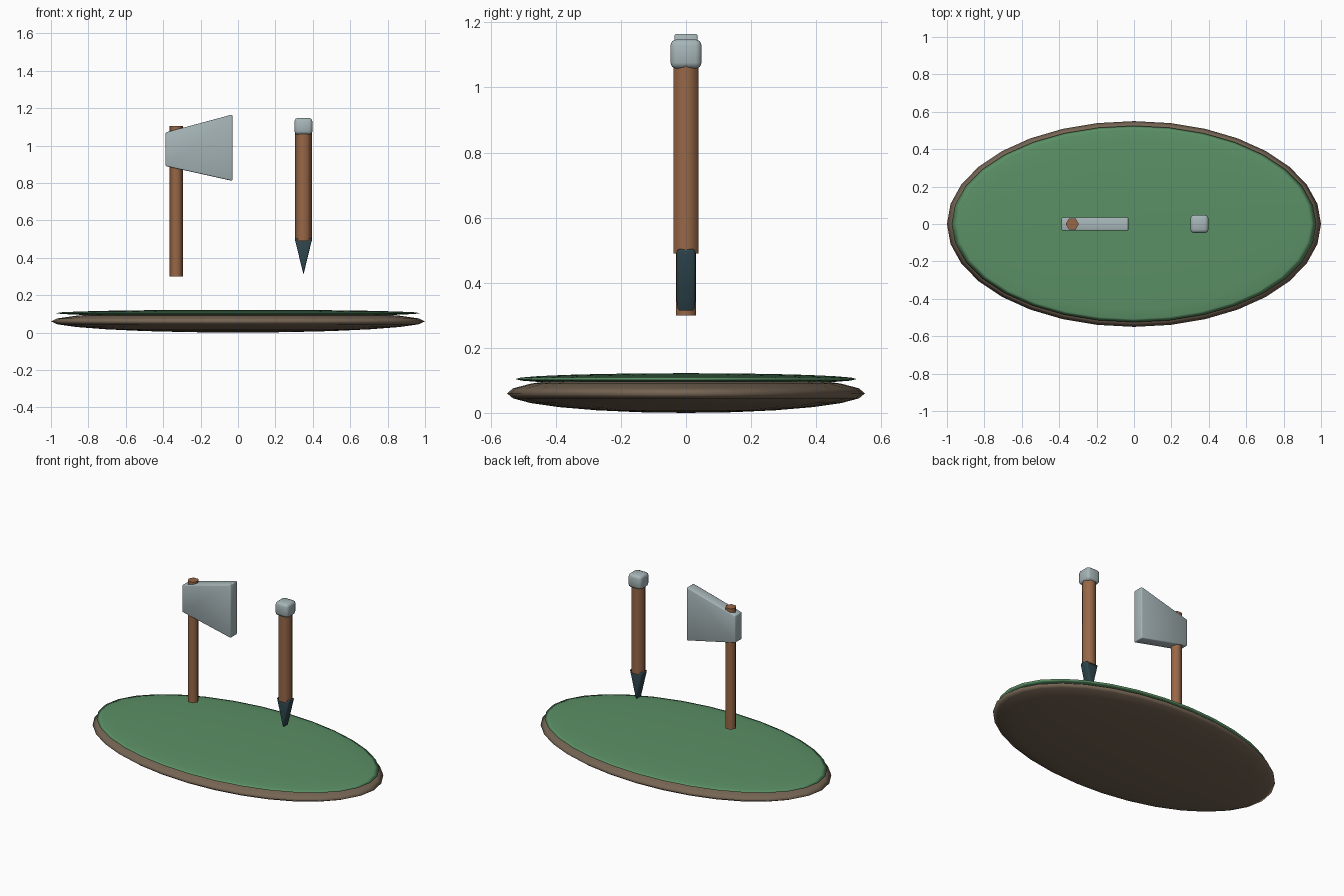
import bpy, bmesh, math

if "Cube" in bpy.data.objects:
    bpy.data.objects.remove(bpy.data.objects["Cube"])


def material(name, rgb):
    m = bpy.data.materials.new(name)
    m.diffuse_color = (*rgb, 1)
    m.use_nodes = True
    m.node_tree.nodes["Principled BSDF"].inputs["Base Color"].default_value = m.diffuse_color
    return m


WOOD = material("wood", (0.31, 0.136, 0.063))
STEEL = material("steel", (0.385, 0.465, 0.48))
DARK = material("dark_steel", (0.026, 0.058, 0.07))
GRASS = material("grass", (0.105, 0.28, 0.133))
SOIL = material("soil", (0.18, 0.13, 0.088))


def finish(name, mat, smooth=65, bevel=0, segments=2):
    ob = bpy.context.object
    ob.name = name
    ob.data.materials.append(mat)
    bpy.ops.object.transform_apply(location=False, rotation=True, scale=True)
    if bevel:
        b = ob.modifiers.new("bevel", "BEVEL")
        b.width, b.segments = bevel, segments
        bpy.ops.object.modifier_apply(modifier="bevel")
    bpy.ops.object.shade_smooth_by_angle(angle=math.radians(smooth))
    return ob


def disc(name, mat, z, radii):
    bpy.ops.mesh.primitive_uv_sphere_add(segments=32, ring_count=12, radius=1, location=(0, 0, z))
    bpy.context.object.scale = radii
    finish(name, mat, smooth=180)


def hex_rod(name, x, r, z0, z1):
    bpy.ops.mesh.primitive_cylinder_add(vertices=6, radius=r, depth=z1 - z0,
                                        location=(x, 0, (z0 + z1) / 2),
                                        rotation=(0, 0, math.radians(30)))
    finish(name, WOOD)


def slab(name, mat, outline, half, bevel, segments=2):
    # extrude an x-z outline symmetrically in y
    bm = bmesh.new()
    face = bm.faces.new([bm.verts.new((x, -half, z)) for x, z in outline])
    new = bmesh.ops.extrude_face_region(bm, geom=[face])["geom"]
    bmesh.ops.translate(bm, vec=(0, 2 * half, 0),
                        verts=[v for v in new if isinstance(v, bmesh.types.BMVert)])
    bmesh.ops.recalc_face_normals(bm, faces=bm.faces)
    me = bpy.data.meshes.new(name)
    bm.to_mesh(me)
    bm.free()
    ob = bpy.data.objects.new(name, me)
    bpy.context.collection.objects.link(ob)
    bpy.ops.object.select_all(action="DESELECT")
    ob.select_set(True)
    bpy.context.view_layer.objects.active = ob
    finish(name, mat, bevel=bevel, segments=segments)


# Ground mound: flattened soil ellipsoid with a grass layer
disc("soil_base", SOIL, 0.06, (1.0, 0.55, 0.06))
disc("grass_top", GRASS, 0.104, (0.975, 0.525, 0.018))

# Hatchet
hex_rod("hatchet_handle", -0.33, 0.035, 0.30, 1.105)
slab("hatchet_blade", STEEL,
     [(-0.387, 0.89), (-0.03, 0.811), (-0.03, 1.166), (-0.387, 1.07)], 0.036, 0.006)

# Chisel: shaft, wedge tip and striking cap
hex_rod("chisel_shaft", 0.35, 0.045, 0.49, 1.08)
slab("chisel_tip", DARK, [(0.35, 0.31), (0.397, 0.503), (0.303, 0.503)], 0.029, 0.008)
bpy.ops.mesh.primitive_cube_add(size=1, location=(0.35, 0, 1.103))
bpy.context.object.scale = (0.096, 0.096, 0.09)
finish("chisel_cap", STEEL, bevel=0.018)
